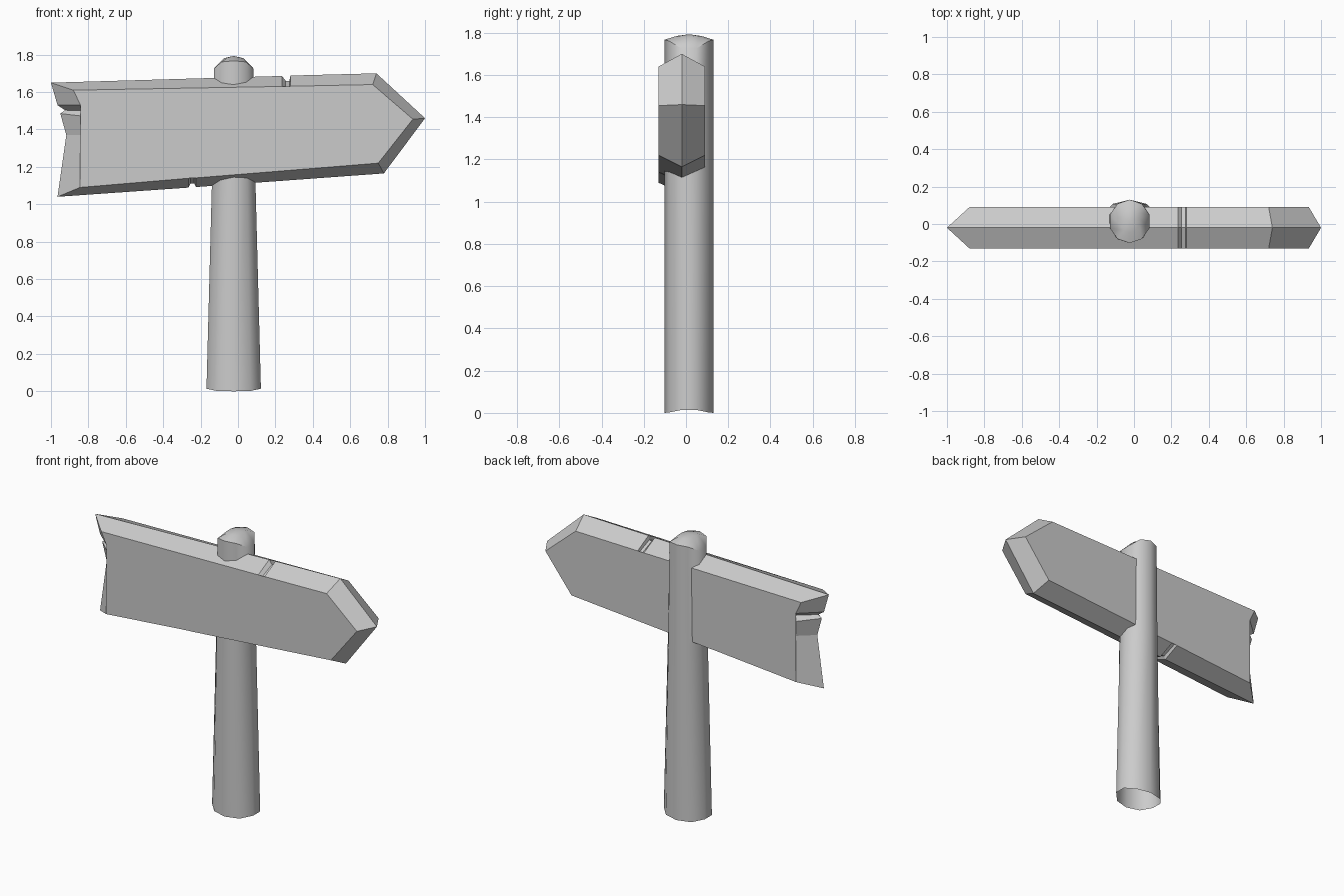
import bpy, bmesh, math

if "Cube" in bpy.data.objects:
    bpy.data.objects.remove(bpy.data.objects["Cube"])


def finish(name, bm):
    bmesh.ops.recalc_face_normals(bm, faces=bm.faces[:])
    mesh = bpy.data.meshes.new(name)
    bm.to_mesh(mesh)
    bm.free()
    ob = bpy.data.objects.new(name, mesh)
    bpy.context.collection.objects.link(ob)
    return ob


def bridge(bm, a, b):
    n = len(a)
    for i in range(n):
        j = (i + 1) % n
        bm.faces.new((a[i], a[j], b[j], b[i]))


# Arrow board: outer mid-depth outline, inset outline used on front and back
outer = [(-1.0, 1.65), (0.235, 1.686), (0.255, 1.66), (0.275, 1.66), (0.28, 1.688),
         (0.74, 1.70), (1.0, 1.46), (0.78, 1.165),
         (-0.225, 1.092), (-0.235, 1.112), (-0.255, 1.11), (-0.265, 1.089),
         (-0.965, 1.04), (-0.918, 1.37), (-0.95, 1.485), (-0.925, 1.503), (-0.965, 1.53)]
inset = [(-0.88, 1.61), (0.235, 1.63), (0.255, 1.615), (0.275, 1.617), (0.28, 1.631),
         (0.72, 1.64), (0.935, 1.455), (0.75, 1.22),
         (-0.225, 1.141), (-0.235, 1.155), (-0.255, 1.153), (-0.265, 1.139),
         (-0.845, 1.09), (-0.79, 1.37), (-0.82, 1.47), (-0.775, 1.498), (-0.842, 1.53)]
bm = bmesh.new()
front, middle, back = [[bm.verts.new((x, y, z)) for x, z in pts]
                       for pts, y in ((inset, -0.13), (outer, -0.02), (inset, 0.09))]
bridge(bm, front, middle)
bridge(bm, middle, back)
caps = [bm.faces.new(front), bm.faces.new(back)]
bmesh.ops.triangulate(bm, faces=caps)
finish("arrow_board", bm)

# Post: ten sides, tapered in width only, open at the bottom, domed top
CX, CY, RY, N = -0.023, 0.014, 0.116, 10
bm = bmesh.new()


def ring(rx, ry, z, droop):
    verts = []
    for k in range(N):
        a = math.pi / 2 + 2 * math.pi * k / N
        c, s = math.cos(a), math.sin(a)
        verts.append(bm.verts.new((CX + rx * c, CY + ry * s, z + droop * c ** 4)))
    return verts


rings = [ring(0.153, RY, 0.0, 0.017), ring(0.122, RY, 1.13, 0),
         ring(0.111, RY, 1.767, -0.05), ring(0.055, RY * 0.5, 1.785, -0.005)]
for a, b in zip(rings, rings[1:]):
    bridge(bm, a, b)
tip = bm.verts.new((CX, CY, 1.793))
for i in range(N):
    bm.faces.new((rings[-1][i], rings[-1][(i + 1) % N], tip))
post = finish("post", bm)
bpy.context.view_layer.objects.active = post
post.select_set(True)
bpy.ops.object.shade_smooth_by_angle(angle=math.radians(50))
